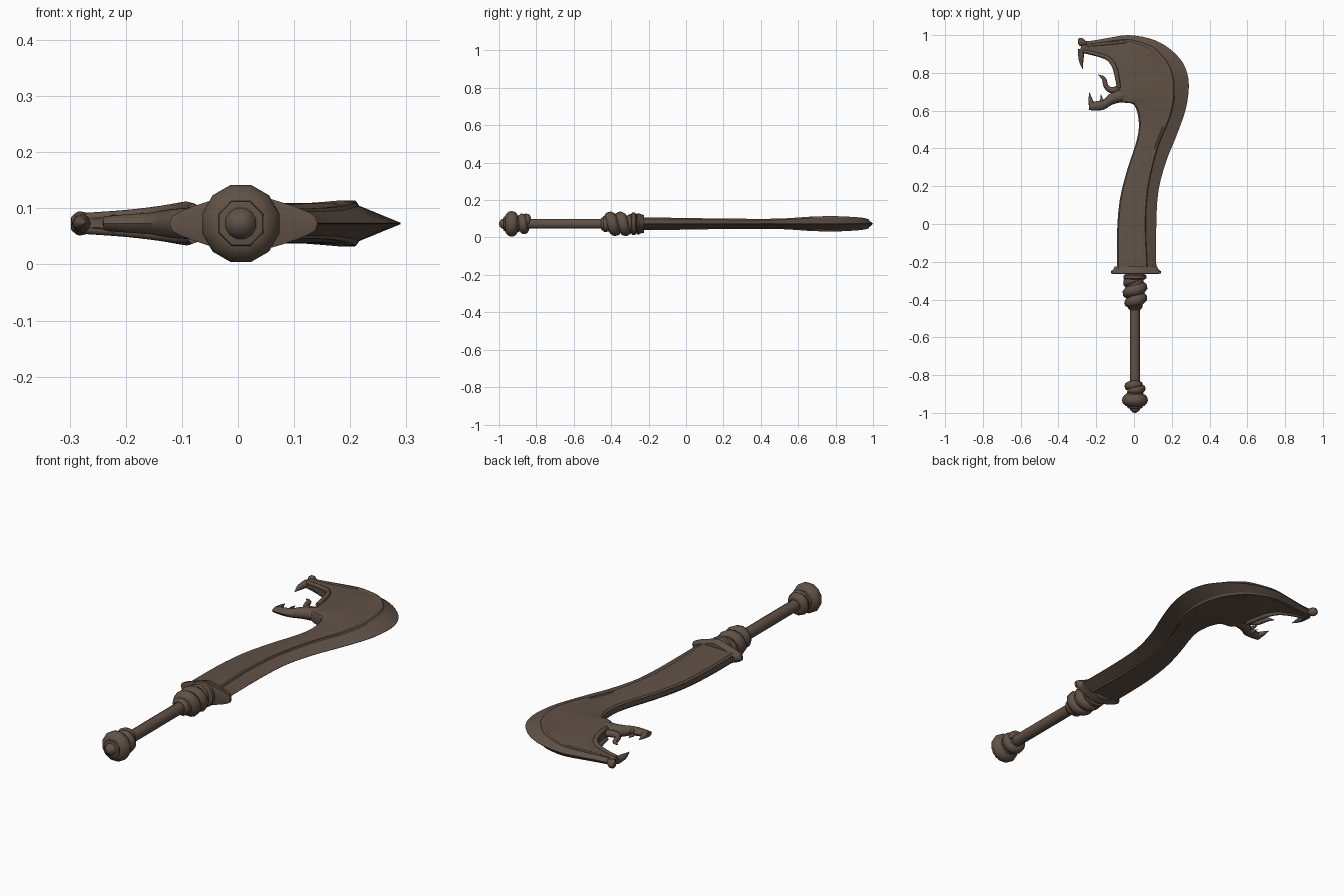
import bpy, bmesh
from math import sin, cos, pi, tau, radians
from mathutils import Vector

cube = bpy.data.objects.get("Cube")
if cube:
    bpy.data.objects.remove(cube)

Z = 0.073      # mid plane of the weapon
AXIS = 0.005   # x of the grip axis

bronze = bpy.data.materials.new("dark_bronze")
bronze.use_nodes = True
COLOUR = (0.118, 0.083, 0.062, 1)
bronze.diffuse_color = COLOUR
bronze.node_tree.nodes["Principled BSDF"].inputs["Base Color"].default_value = COLOUR


def loft(name, sections, angle=35):
    """Skin closed cross-sections and cap both ends."""
    bm = bmesh.new()
    rings = [[bm.verts.new(p) for p in s] for s in sections]
    for a, b in zip(rings, rings[1:]):
        for i in range(len(a)):
            j = (i + 1) % len(a)
            bm.faces.new((a[i], a[j], b[j], b[i]))
    bm.faces.new(rings[0])
    bm.faces.new(rings[-1])
    bmesh.ops.recalc_face_normals(bm, faces=bm.faces)
    mesh = bpy.data.meshes.new(name)
    bm.to_mesh(mesh)
    bm.free()
    ob = bpy.data.objects.new(name, mesh)
    mesh.materials.append(bronze)
    bpy.context.collection.objects.link(ob)
    bpy.ops.object.select_all(action='DESELECT')
    ob.select_set(True)
    bpy.context.view_layer.objects.active = ob
    bpy.ops.object.shade_smooth_by_angle(angle=radians(angle))
    return ob


def smooth_path(points, steps=3):
    """Catmull-Rom interpolation of tuples of any length."""
    pts = [Vector(p) for p in points]
    pts = [2 * pts[0] - pts[1]] + pts + [2 * pts[-1] - pts[-2]]
    out = []
    for a, b, c, d in zip(pts, pts[1:], pts[2:], pts[3:]):
        for k in range(steps):
            t = k / steps
            out.append(b + (c - a) * t / 2 + (2 * a - 5 * b + 4 * c - d) * t * t / 2
                       + (3 * b - a - 3 * c + d) * t ** 3 / 2)
    return out + [pts[-2]]


def tube(name, points, sides=8, steps=3):
    """Tapered round tube through (x, y, z, radius) points."""
    path = smooth_path(points, steps) if steps > 1 else [Vector(p) for p in points]
    sections, side = [], None
    for i, p in enumerate(path):
        d = (path[min(i + 1, len(path) - 1)] - path[max(i - 1, 0)]).to_3d().normalized()
        side = side or d.orthogonal()
        side = (side - d * side.dot(d)).normalized()
        up = d.cross(side)
        c, r = p.to_3d(), max(p[3], 0.001)
        sections.append([c + r * (side * cos(tau * k / sides) + up * sin(tau * k / sides))
                         for k in range(sides)])
    return loft(name, sections, 50)


def lathe(name, profile, sides=12, angle=35):
    """Revolve (y, radius) pairs around the grip axis."""
    return loft(name, [[(AXIS + r * sin(tau * (k + .5) / sides), y,
                         Z + r * cos(tau * (k + .5) / sides))
                        for k in range(sides)] for y, r in profile], angle)


def coil(name, y0, y1, turns, radius, thick, start=0):
    """Rope-like wrap around the grip."""
    n = int(turns * 14)
    pts = []
    for i in range(n + 1):
        t = i / n
        a = start + tau * turns * t
        r = thick * (0.35 + 0.65 * min(1, 6 * t, 6 * (1 - t)))
        pts.append((AXIS + radius * cos(a), y0 + (y1 - y0) * t, Z + radius * sin(a), r))
    return tube(name, pts, 8, 1)


# Blade: inner edge xy, ridge xy, cutting edge xy, half thickness
stations = smooth_path([
    (-.09, -.25, .07, -.25, .118, -.25, .032),
    (-.09, -.05, .06, 0, .118, 0, .029),
    (-.075, .13, .072, .18, .13, .18, .026),
    (-.035, .29, .105, .34, .17, .33, .025),
    (.005, .41, .14, .45, .21, .43, .025),
    (.025, .5, .175, .53, .245, .52, .027),
    (.02, .58, .198, .6, .272, .6, .031),
    (-.005, .635, .21, .66, .284, .66, .035),
    (-.06, .645, .213, .72, .29, .72, .037),
    (-.08, .69, .207, .78, .286, .78, .038),
    (-.085, .75, .192, .83, .266, .84, .037),
    (-.095, .8, .165, .875, .23, .89, .035),
    (-.115, .845, .105, .935, .165, .945, .031),
    (-.15, .87, .03, .965, .08, .983, .026),
    (-.19, .885, -.04, .978, -.03, 1, .022),
    (-.23, .895, -.14, .967, -.12, .988, .018),
    (-.265, .905, -.22, .955, -.21, .972, .016),
    (-.287, .92, -.275, .952, -.285, .965, .014)])
# position (0 inner, 1 ridge, 2 cutting edge) and relative thickness
across = [(0, .45), (.05, .75), (.14, .85), (.5, .95), (.88, .95),
          (.92, 1.08), (.99, 1.08), (1.04, .85), (2, .03)]


def blade_section(s):
    inner, ridge, edge, half = Vector(s[0:2]), Vector(s[2:4]), Vector(s[4:6]), s[6]
    top = []
    for u, h in across:
        p = inner.lerp(ridge, u) if u <= 1 else ridge.lerp(edge, u - 1)
        top.append((p.x, p.y, half * h))
    return ([(x, y, Z + h) for x, y, h in top]
            + [(x, y, Z - h) for x, y, h in reversed(top)])


loft("blade", [blade_section(s) for s in stations], 25)

# Lower jaw: upper line xy, lower line xy, half thickness
jaw = smooth_path([
    (-.03, .75, -.02, .64, .034), (-.09, .71, -.065, .644, .03),
    (-.13, .688, -.115, .632, .026), (-.16, .66, -.158, .606, .02),
    (-.2, .65, -.2, .601, .017), (-.235, .648, -.24, .603, .013)])


def jaw_section(s):
    a, b = Vector(s[0:2]), Vector(s[2:4])
    ring = []
    for k in range(10):
        t = tau * k / 10
        p = a.lerp(b, .5 - .5 * cos(t))
        ring.append((p.x, p.y, Z + s[4] * sin(t)))
    return ring


loft("lower_jaw", [jaw_section(s) for s in jaw], 40)

# Mouth details: fangs, tongue, nose and lips
tube("lower_fang", [(-.222, .625, Z, .017), (-.23, .655, Z, .012), (-.236, .695, Z, .001)])
tube("upper_fang", [(-.278, .925, Z, .018), (-.28, .87, Z, .013), (-.272, .82, Z, .001)])
tube("tongue", [(-.07, .72, Z, .018), (-.12, .708, Z, .016), (-.148, .73, Z, .013),
                (-.16, .77, Z, .011), (-.19, .79, Z, .001)])
tube("nose", [(-.255, .952, Z, .012), (-.27, .958, Z, .019), (-.285, .965, Z, .021),
              (-.297, .965, Z, .012)])
for side, label in ((1, "top"), (-1, "bottom")):
    tube("upper_lip_" + label, [
        (-.27, .915, Z + side * .01, .009), (-.2, .9, Z + side * .014, .01),
        (-.14, .878, Z + side * .02, .011), (-.105, .835, Z + side * .025, .012),
        (-.09, .78, Z + side * .027, .012), (-.08, .72, Z + side * .026, .01)])
    tube("brow_" + label, [
        (-.25, .945, Z + side * .01, .007), (-.14, .955, Z + side * .014, .009),
        (-.04, .965, Z + side * .018, .008)])
    tube("jaw_tooth_" + label, [
        (-.17, .65, Z + side * .01, .01), (-.175, .685, Z + side * .01, .001)])

# Guard: lens-shaped collar with a flared lip
def guard_section(y, scale):
    ring = []
    for k in range(24):
        t = tau * k / 24
        c, s = cos(t), sin(t)
        height = .02 + .036 * (1 - abs(c)) ** .8
        ring.append((.01 + .132 * c * scale, y,
                     Z + scale * height * (abs(s) ** .4) * (1 if s > 0 else -1 if s < 0 else 0)))
    return ring


loft("guard", [guard_section(y, s) for y, s in
               ((-.264, .9), (-.262, 1), (-.25, 1), (-.243, .92), (-.225, .85))], 40)

# Grip rod, collar wrap and core
lathe("grip", [(-.86, .027), (-.44, .027)], 12)
lathe("collar_core", [(-.455, .03), (-.44, .042), (-.28, .048), (-.25, .05)], 12)
coil("collar_wrap", -.288, -.432, 2.6, .036, .031, pi * .25)
lathe("collar_ring", [(-.295, .05), (-.288, .062), (-.272, .062), (-.264, .05)], 12, 50)

# Pommel
coil("pommel_wrap", -.845, -.885, 1.5, .033, .024)
lathe("pommel", [(-.84, .03), (-.9, .046), (-.905, .058), (-.918, .068), (-.935, .071),
                 (-.95, .066), (-.962, .052), (-.966, .042)], 12, 50)
lathe("pommel_cap", [(-.955, .045), (-.974, .042), (-.976, .034)], 8, 30)
lathe("pommel_button", [(-.97, .03), (-.985, .026), (-.995, .016), (-1, .004)], 12, 50)
